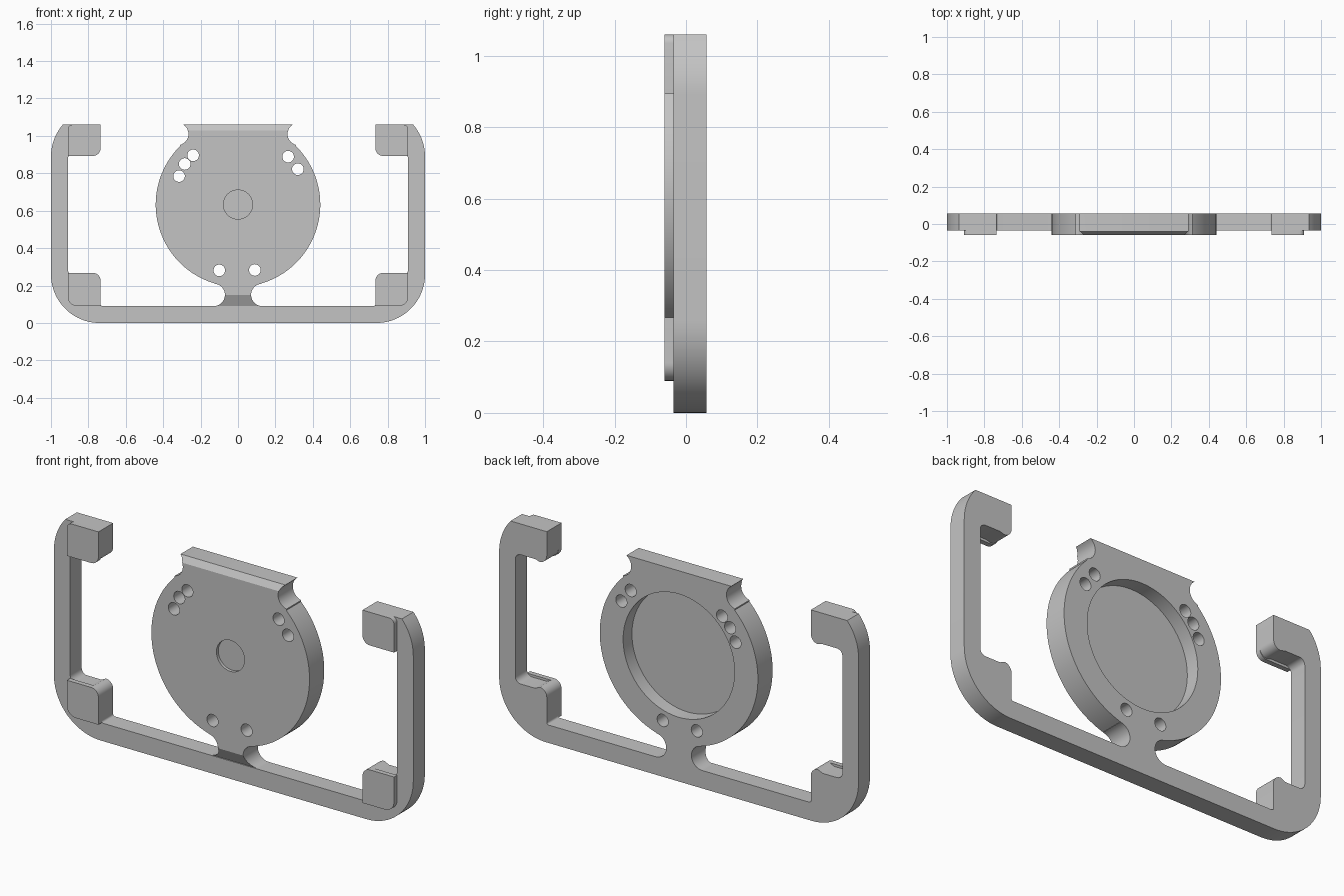
import bpy, bmesh, math
from mathutils import Vector

if "Cube" in bpy.data.objects:
    bpy.data.objects.remove(bpy.data.objects["Cube"])

BACK, FRAME_FRONT, FRONT = 0.057, -0.035, -0.06
TOP = 1.06
CZ, R = 0.633, 0.44          # disc centre height and radius

grey = bpy.data.materials.new("light grey")
grey.diffuse_color = (0.55, 0.55, 0.55, 1)
grey.use_nodes = True
grey.node_tree.nodes["Principled BSDF"].inputs["Base Color"].default_value = grey.diffuse_color


def arc(cx, cz, r, a0, a1, n=10):
    """Points on an arc in the x-z plane, angles in degrees."""
    angles = [math.radians(a0 + (a1 - a0) * i / n) for i in range(n + 1)]
    return [(cx + r * math.cos(a), cz + r * math.sin(a)) for a in angles]


def mirrored(half):
    """Close a right-hand outline with its mirror image."""
    return half + [(-x, z) for x, z in reversed(half) if abs(x) > 1e-5]


def add_prism(bm, pts, y0, y1):
    front = [bm.verts.new((x, y0, z)) for x, z in pts]
    back = [bm.verts.new((x, y1, z)) for x, z in pts]
    bm.faces.new(front)
    bm.faces.new(back[::-1])
    for i in range(len(pts)):
        j = (i + 1) % len(pts)
        bm.faces.new((front[j], front[i], back[i], back[j]))


def cut(bm, co, no):
    """Slice away everything on the normal side and cap the opening."""
    res = bmesh.ops.bisect_plane(bm, geom=bm.verts[:] + bm.edges[:] + bm.faces[:], dist=1e-5,
                                 plane_co=co, plane_no=no, clear_outer=True)
    edges = [e for e in res["geom_cut"] if isinstance(e, bmesh.types.BMEdge) and e.is_boundary]
    bmesh.ops.edgeloop_fill(bm, edges=edges)


def make_object(name, bm):
    bmesh.ops.recalc_face_normals(bm, faces=bm.faces[:])
    mesh = bpy.data.meshes.new(name)
    bm.to_mesh(mesh)
    bm.free()
    mesh.materials.append(grey)
    ob = bpy.data.objects.new(name, mesh)
    bpy.context.collection.objects.link(ob)
    return ob


def activate(ob):
    bpy.ops.object.select_all(action="DESELECT")
    ob.select_set(True)
    bpy.context.view_layer.objects.active = ob


def smooth(ob):
    activate(ob)
    bpy.ops.object.shade_smooth_by_angle(angle=math.radians(25))


# Open U-shaped frame with corner tabs
cap = math.degrees(math.asin((TOP - 0.89) / 0.26))
half = [(0, 0)]
half += arc(0.74, 0.26, 0.26, -90, 0, 20)
half += arc(0.74, 0.89, 0.26, 0, cap)
half += [(0.735, TOP)]
half += arc(0.775, 0.938, 0.04, 180, 270)
half += [(0.80, 0.905)]
half += arc(0.88, 0.875, 0.03, 90, 0, 6)
half += arc(0.88, 0.285, 0.03, 0, -90, 6)
half += [(0.80, 0.255)]
half += arc(0.775, 0.227, 0.04, 90, 180)
half += arc(0.725, 0.10, 0.01, 0, -90, 4)
half += [(0, 0.09)]
bm = bmesh.new()
add_prism(bm, mirrored(half), FRAME_FRONT, BACK)
smooth(make_object("frame", bm))

# Raised corner pads, rounded on two opposite corners
upper = (arc(0.775, 0.933, 0.04, 180, 270) + [(0.91, 0.893)]
         + arc(0.885, TOP - 0.025, 0.025, 0, 90, 6) + [(0.735, TOP)])
lower = ([(0.735, 0.09)] + arc(0.86, 0.14, 0.05, -90, 0)
         + [(0.91, 0.267)] + arc(0.775, 0.227, 0.04, 90, 180))
for side, s in (("right", 1), ("left", -1)):
    for level, pts in (("upper", upper), ("lower", lower)):
        bm = bmesh.new()
        add_prism(bm, [(s * x, z) for x, z in pts], FRONT, FRAME_FRONT)
        smooth(make_object(f"{level}_{side}_pad", bm))

# Disc plate with neck below and notched flat top
a_low = math.degrees(math.atan2(0.211 - CZ, 0.124))
a_high = math.degrees(math.atan2(0.945 - CZ, 0.311))
half = [(0, 0.09)]
half += arc(0.13, 0.15, 0.06, 270, 96, 16)
half += arc(0, CZ, R, a_low, a_high, 48)
half += arc(0.325, 1.01, 0.06, 257, 124, 12)
half += [(0.29, TOP), (0, TOP)]
bm = bmesh.new()
add_prism(bm, mirrored(half), FRONT, BACK)
cut(bm, Vector((0, FRONT, 1.03)), Vector((0, -0.03, 0.02)))    # top chamfer
cut(bm, Vector((0, FRONT, 0.15)), Vector((0, -0.05, -0.025)))  # neck slope
disc = make_object("disc_plate", bm)

# Bolt holes, front dimple and back pocket
bm = bmesh.new()
for x, z in ((-0.24, 0.896), (-0.285, 0.85), (-0.315, 0.785), (0.268, 0.889),
             (0.32, 0.822), (-0.10, 0.281), (0.09, 0.283)):
    add_prism(bm, arc(x, z, 0.031, 0, 345, 23), -0.2, 0.2)
add_prism(bm, arc(0, CZ, 0.078, 0, 352.5, 47), -0.2, FRONT + 0.015)
add_prism(bm, arc(0, CZ, 0.31, 0, 356.25, 95), BACK - 0.07, 0.2)
cutter = make_object("hole_cutter", bm)
cutter.hide_render = True
mod = disc.modifiers.new("holes", "BOOLEAN")
mod.operation, mod.solver, mod.object = "DIFFERENCE", "EXACT", cutter
activate(disc)
bpy.ops.object.modifier_apply(modifier=mod.name)
bpy.data.objects.remove(cutter)
smooth(disc)
